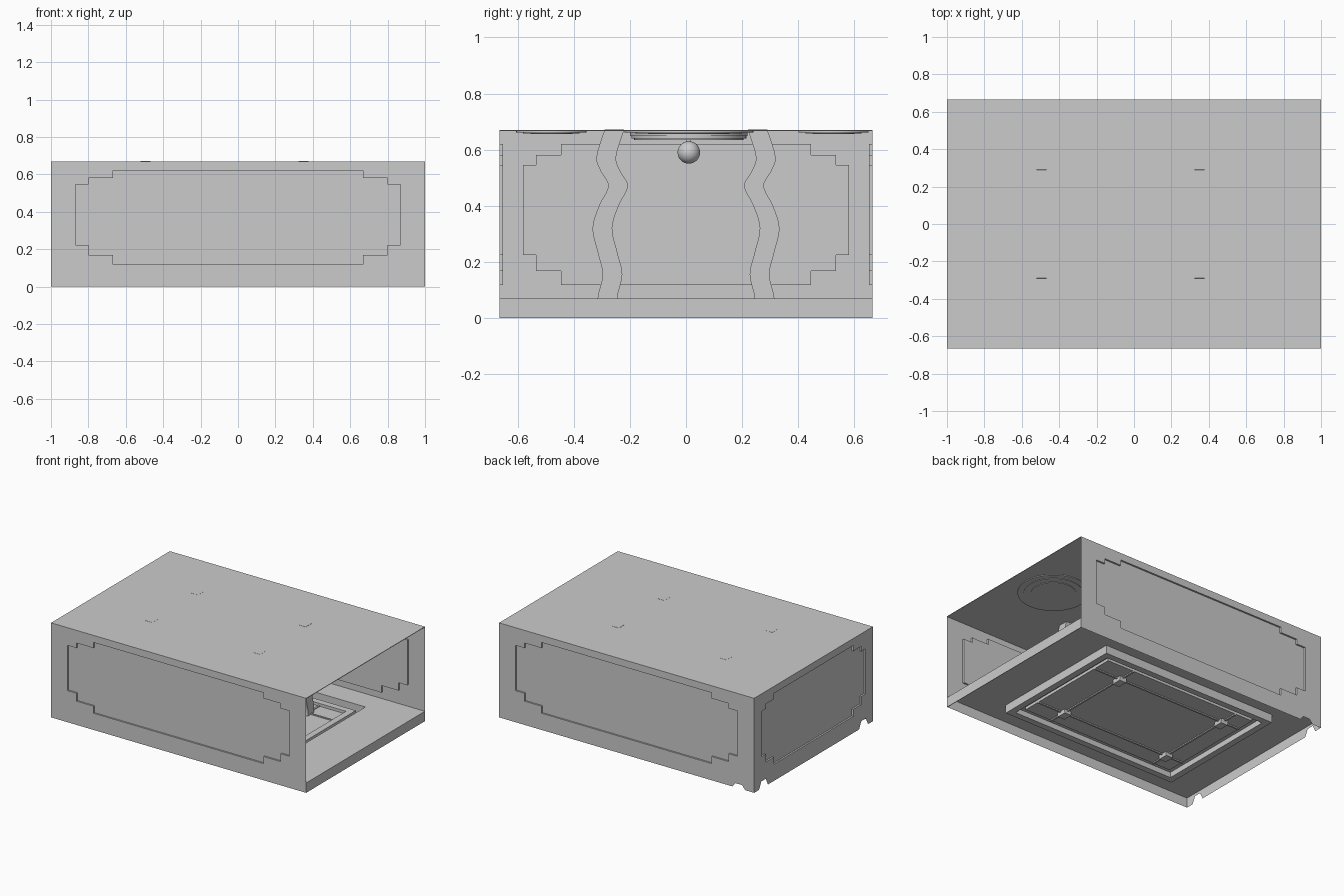
import bpy, bmesh, math
from mathutils import Vector

if "Cube" in bpy.data.objects:
    bpy.data.objects.remove(bpy.data.objects["Cube"])

HX, HY, HZ, FLOOR = 1.0, 0.665, 0.67, 0.07

grey = bpy.data.materials.new("plain grey")
grey.use_nodes = True
COLOUR = (0.6, 0.6, 0.6, 1)
grey.diffuse_color = COLOUR
grey.node_tree.nodes["Principled BSDF"].inputs["Base Color"].default_value = COLOUR


def finish(name, bm, smooth=False):
    bmesh.ops.recalc_face_normals(bm, faces=bm.faces[:])
    mesh = bpy.data.meshes.new(name)
    bm.to_mesh(mesh)
    bm.free()
    ob = bpy.data.objects.new(name, mesh)
    ob.data.materials.append(grey)
    bpy.context.collection.objects.link(ob)
    if smooth:
        bpy.ops.object.select_all(action='DESELECT')
        ob.select_set(True)
        bpy.context.view_layer.objects.active = ob
        bpy.ops.object.shade_smooth_by_angle(angle=math.radians(35))
    return ob


def loop_edges(bm, points):
    verts = [bm.verts.new(p) for p in points]
    return verts, [bm.edges.new((v, verts[(i + 1) % len(verts)])) for i, v in enumerate(verts)]


def stepped_outline(widths):
    """Plaque outline with two steps in every corner."""
    a, b, c = widths
    lows, highs = (0.118, 0.168, 0.224), (0.62, 0.58, 0.545)
    quarter = [(c, 0), (c, 1), (b, 1), (b, 2), (a, 2)]
    pts = [(w, lows[i]) for w, i in quarter]
    pts += [(w, highs[i]) for w, i in reversed(quarter)]
    return pts + [(-w, z) for w, z in reversed(pts)]


# Walls: thin sheets with a sunk stepped plaque and small notches at the foot
def wall(name, place, half, widths, notches=()):
    bm = bmesh.new()
    foot = [(-half, 0)]
    for n, w, h in notches:
        foot += [(n - w, 0), (n - w * 0.5, h), (n + w * 0.5, h), (n + w, 0)]
    border = foot + [(half, 0), (half, HZ), (-half, HZ)]
    _, outer = loop_edges(bm, [place(u, z, 0) for u, z in border])
    rim, inner = loop_edges(bm, [place(u, z, 0) for u, z in stepped_outline(widths)])
    bmesh.ops.triangle_fill(bm, use_beauty=True, edges=outer + inner)
    sunk = [bm.verts.new(place(u, z, 0.012)) for u, z in stepped_outline(widths)]
    for i in range(len(rim)):
        j = (i + 1) % len(rim)
        bm.faces.new((rim[i], rim[j], sunk[j], sunk[i]))
    bm.faces.new(sunk)
    return finish(name, bm)


LONG, SHORT = (0.87, 0.80, 0.667), (0.58, 0.535, 0.445)
for name, s in (("front_wall", -1), ("back_wall", 1)):
    wall(name, lambda u, z, d, s=s: Vector((u, s * (HY - d), z)), HX, LONG,
         [(-0.88, 0.05, 0.03)] if s > 0 else [])
wall("end_wall", lambda u, z, d: Vector((-HX + d, u, z)), HY, SHORT,
     [(-0.56, 0.05, 0.05), (0.56, 0.05, 0.05)])


def slab(name, x, y, z):
    bm = bmesh.new()
    bmesh.ops.create_cube(bm, size=1)
    for v in bm.verts:
        v.co = [r[0] if c < 0 else r[1] for c, r in zip(v.co, (x, y, z))]
    return finish(name, bm)


slab("ceiling", (-HX, HX), (-HY, HY), (HZ - 0.004, HZ))
slab("floor_lip", (HX - 0.004, HX), (-HY, HY), (0, FLOOR))


# Floor: nested rectangular steps, a channel around a sunken platform
def pit_ring(inset, z):
    x0, x1, y = -0.73 + inset, 0.65 - inset, 0.5 - inset
    return [(x0, -y, z), (x1, -y, z), (x1, y, z), (x0, y, z)]


bm = bmesh.new()
rings = [[(-HX, -HY, FLOOR), (HX, -HY, FLOOR), (HX, HY, FLOOR), (-HX, HY, FLOOR)]]
rings += [pit_ring(i, z) for i, z in ((0, FLOOR), (0, 0.012), (0.045, 0.012),
                                      (0.045, 0.05), (0.09, 0.05), (0.09, 0.03))]
loops = [[bm.verts.new(p) for p in ring] for ring in rings]
for a, b in zip(loops, loops[1:]):
    for i in range(4):
        j = (i + 1) % 4
        bm.faces.new((a[i], a[j], b[j], b[i]))
bm.faces.new(loops[-1])
finish("stepped_floor", bm)

# Narrow floor strips linking the columns
for i, s in enumerate((-1, 1)):
    y, x = s * 0.28, (-0.5, 0.35)[i]
    slab("floor_strip_long", (-0.64, 0.56), (y - 0.006, y + 0.006), (0.022, 0.036))
    slab("floor_strip_cross", (x - 0.006, x + 0.006), (-0.41, 0.41), (0.022, 0.036))

# Columns: square section swept along a wavy line, mirrored across the room
WAVE = [(0.272, 0), (0.28, 0.07), (0.262, 0.155), (0.28, 0.235), (0.298, 0.32),
        (0.275, 0.4), (0.242, 0.47), (0.27, 0.525), (0.284, 0.575), (0.255, 0.671)]


def wave_points(steps=5):
    out = []
    for i in range(len(WAVE) - 1):
        p = [Vector(WAVE[min(max(k, 0), len(WAVE) - 1)]) for k in range(i - 1, i + 3)]
        for t in (k / steps for k in range(steps)):
            out.append(0.5 * (2 * p[1] + (p[2] - p[0]) * t
                              + (2 * p[0] - 5 * p[1] + 4 * p[2] - p[3]) * t * t
                              + (3 * p[1] - p[0] - 3 * p[2] + p[3]) * t ** 3))
    return out + [Vector(WAVE[-1])]


for x in (-0.495, 0.35):
    for s, side in ((-1, "front"), (1, "back")):
        bm = bmesh.new()
        prev = None
        for c in wave_points():
            ring = [bm.verts.new((x + dx, s * c.x + dy, c.y))
                    for dx, dy in ((-.027, -.035), (.027, -.035), (.027, .035), (-.027, .035))]
            if prev:
                for i in range(4):
                    j = (i + 1) % 4
                    bm.faces.new((prev[i], prev[j], ring[j], ring[i]))
            else:
                bm.faces.new(ring)
            prev = ring
        bm.faces.new(prev)
        finish(side + "_wavy_column", bm, smooth=True)


# Ceiling fittings: stepped round plates, and a hanging ball
def ceiling_rose(name, x, y, steps):
    top = HZ - 0.002
    for radius, drop in steps:
        bm = bmesh.new()
        bmesh.ops.create_cone(bm, cap_ends=True, segments=48, radius1=radius,
                              radius2=radius, depth=drop)
        bmesh.ops.translate(bm, verts=bm.verts, vec=(x, y, top - drop / 2))
        finish(name, bm, smooth=True)


ceiling_rose("end_ceiling_rose", 0.68, 0.01, [(0.23, 0.007), (0.19, 0.01), (0.145, 0.013)])
ceiling_rose("centre_ceiling_rose", -0.07, 0.01, [(0.21, 0.02), (0.205, 0.028), (0.195, 0.034)])
ceiling_rose("far_ceiling_rose", -0.75, 0.01, [(0.23, 0.007), (0.19, 0.01), (0.145, 0.013)])
for y in (-0.48, 0.525):
    ceiling_rose("side_ceiling_rose", -0.07, y, [(0.125, 0.007), (0.1, 0.01), (0.075, 0.013)])

slab("lamp_stem", (-0.078, -0.062), (0.002, 0.018), (0.6, 0.64))
bm = bmesh.new()
bmesh.ops.create_uvsphere(bm, u_segments=32, v_segments=16, radius=0.04)
bmesh.ops.translate(bm, verts=bm.verts, vec=(-0.07, 0.01, 0.59))
finish("lamp_ball", bm, smooth=True)
